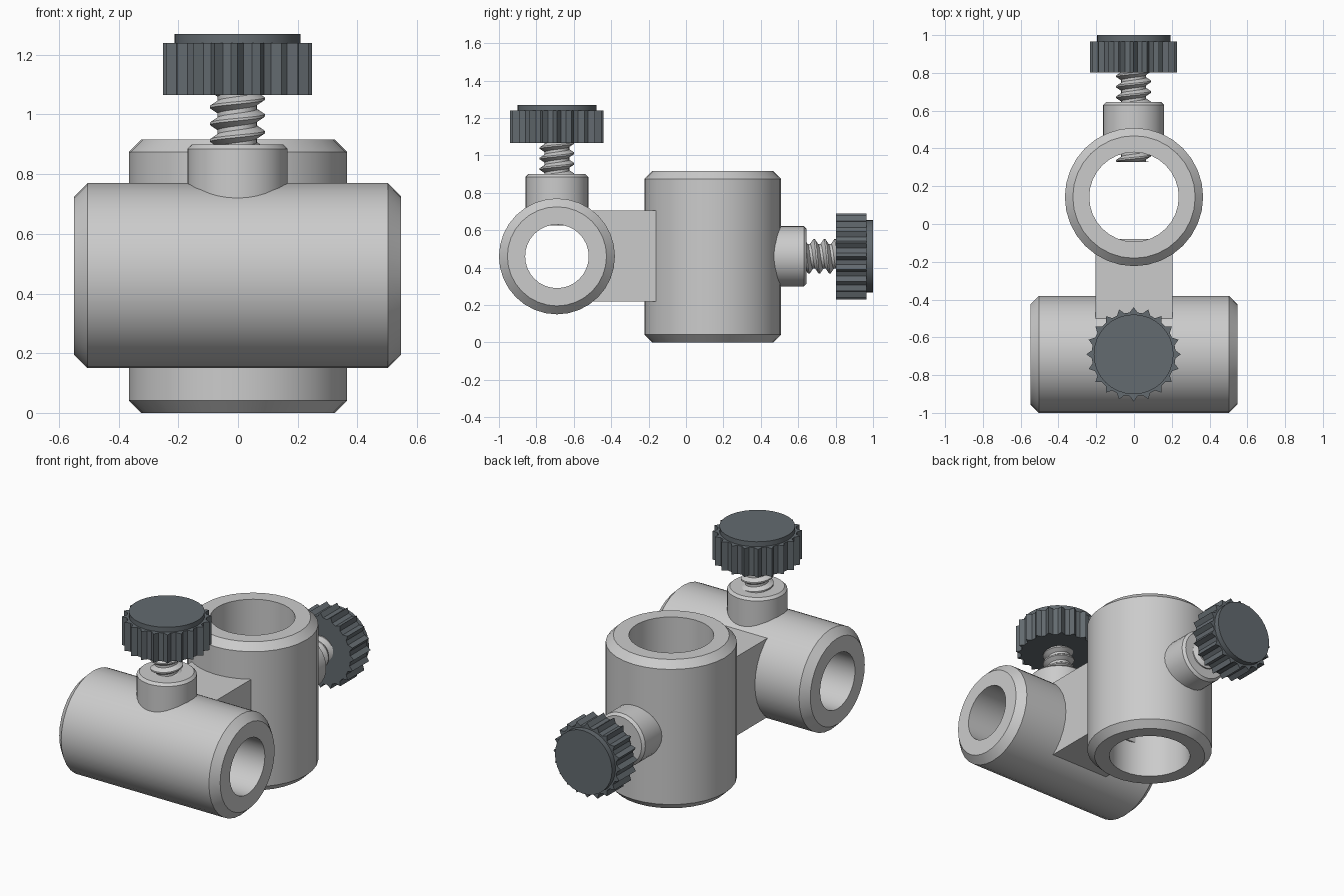
import bpy, bmesh
from math import sin, cos, pi, radians
from mathutils import Matrix, Vector

if "Cube" in bpy.data.objects:
    bpy.data.objects.remove(bpy.data.objects["Cube"])

UP = Matrix.Identity(4)
TO_X = Matrix.Rotation(pi / 2, 4, 'Y')
TO_Y = Matrix.Rotation(-pi / 2, 4, 'X')

knob_mat = bpy.data.materials.new("dark_knob")
knob_mat.diffuse_color = (0.125, 0.145, 0.16, 1)
knob_mat.use_nodes = True
knob_mat.node_tree.nodes["Principled BSDF"].inputs["Base Color"].default_value = knob_mat.diffuse_color


def finish(bm, name, matrix, mat=None, angle=30):
    bmesh.ops.remove_doubles(bm, verts=bm.verts, dist=1e-5)
    bmesh.ops.dissolve_degenerate(bm, edges=bm.edges, dist=1e-5)
    bmesh.ops.recalc_face_normals(bm, faces=bm.faces)
    bm.transform(matrix)
    me = bpy.data.meshes.new(name)
    bm.to_mesh(me)
    bm.free()
    ob = bpy.data.objects.new(name, me)
    bpy.context.collection.objects.link(ob)
    if mat:
        me.materials.append(mat)
    bpy.ops.object.select_all(action='DESELECT')
    ob.select_set(True)
    bpy.context.view_layer.objects.active = ob
    bpy.ops.object.shade_smooth_by_angle(angle=radians(angle))
    return ob


def skin(bm, rings, closed=True):
    """Join rings of points with quads; cap the ends of an open stack."""
    rows = [[bm.verts.new(p) for p in r] for r in rings]
    n = len(rows[0])
    pairs = list(zip(rows, rows[1:])) + ([(rows[-1], rows[0])] if closed else [])
    for a, b in pairs:
        for i in range(n):
            j = (i + 1) % n
            bm.faces.new((a[i], a[j], b[j], b[i]))
    if not closed:
        bm.faces.new(rows[0][::-1])
        bm.faces.new(rows[-1])


def circle(r, z, n=32):
    return [(r * cos(2 * pi * i / n), r * sin(2 * pi * i / n), z) for i in range(n)]


def revolve(name, profile, matrix, closed=False, mat=None):
    bm = bmesh.new()
    skin(bm, [circle(r, z) for r, z in profile], closed)
    return finish(bm, name, matrix, mat)


def tube(name, r_out, r_in, z0, z1, c, matrix):
    revolve(name, [(r_in, z0), (r_out - c, z0), (r_out, z0 + c),
                   (r_out, z1 - c), (r_out - c, z1), (r_in, z1)], matrix, True)


def knob(name, r, z0, z1, matrix, teeth=20):
    # pointed ridges separated by flat valleys
    outline = []
    for i in range(teeth):
        for f, rad in ((0, r), (0.3, r * 0.89), (0.7, r * 0.89)):
            a = 2 * pi * (i + f) / teeth
            outline.append((rad * cos(a), rad * sin(a)))
    bm = bmesh.new()
    skin(bm, [[(x, y, z) for x, y in outline] for z in (z0, z1)], False)
    finish(bm, name, matrix, knob_mat, 15)


def screw(name, core, crest, z0, z1, matrix, pitch=0.056, n=24):
    # helical thread clamped to the shank length, plus a solid core
    profile = [(0, core), (0.25, core), (0.55, crest), (0.7, crest), (1, core)]
    bm = bmesh.new()
    prev = None
    for i in range(int(((z1 - z0) / pitch + 2) * n)):
        a = 2 * pi * i / n
        row = []
        for t, r in profile:
            z = z0 + pitch * (i / n + t - 1)
            row.append(bm.verts.new((r * cos(a), r * sin(a), min(max(z, z0), z1))))
        if prev:
            for k in range(len(profile) - 1):
                bm.faces.new((prev[k], row[k], row[k + 1], prev[k + 1]))
        prev = row
    finish(bm, name + "_thread", matrix)
    revolve(name + "_core", [(core * 0.99, z0), (core * 0.99, z1)], matrix)


def clamp_screw(prefix, matrix, boss_r, boss, tip, knob_r, knob_z):
    """Boss, threaded screw and ridged knob along local z."""
    revolve(prefix + "_boss", [(boss_r, boss[0]), (boss_r, boss[1] - 0.015),
                               (boss_r - 0.015, boss[1])], matrix)
    screw(prefix + "_screw", 0.066, 0.092, tip, knob_z[0] + 0.02, matrix)
    knob(prefix + "_knob", knob_r, knob_z[0], knob_z[1], matrix)
    cap_r = knob_r * 0.845
    revolve(prefix + "_knob_cap", [(cap_r, knob_z[1] - 0.01), (cap_r, knob_z[2])],
            matrix, mat=knob_mat)


# upright and cross tubes
tube("upright_tube", 0.366, 0.237, 0, 0.916, 0.042, Matrix.Translation((0, 0.143, 0)))
tube("cross_tube", 0.31, 0.17, -0.549, 0.547, 0.045,
     Matrix.Translation((0, -0.69, 0.46)) @ TO_X)

# web joining the two tubes
bm = bmesh.new()
bmesh.ops.create_cube(bm, size=1)
size = Vector((0.406, 0.43, 0.486))
finish(bm, "joining_web",
       Matrix.Translation((0, -0.295, 0.461)) @ Matrix.Diagonal(size.to_4d()))

# clamping screws
clamp_screw("top", Matrix.Translation((-0.002, -0.69, 0.46)) @ UP,
            0.168, (0.21, 0.44), 0.166, 0.25, (0.605, 0.78, 0.81))
clamp_screw("rear", Matrix.Translation((-0.002, 0.143, 0.46)) @ TO_Y,
            0.162, (0.29, 0.502), 0.185, 0.23, (0.66, 0.823, 0.857))
